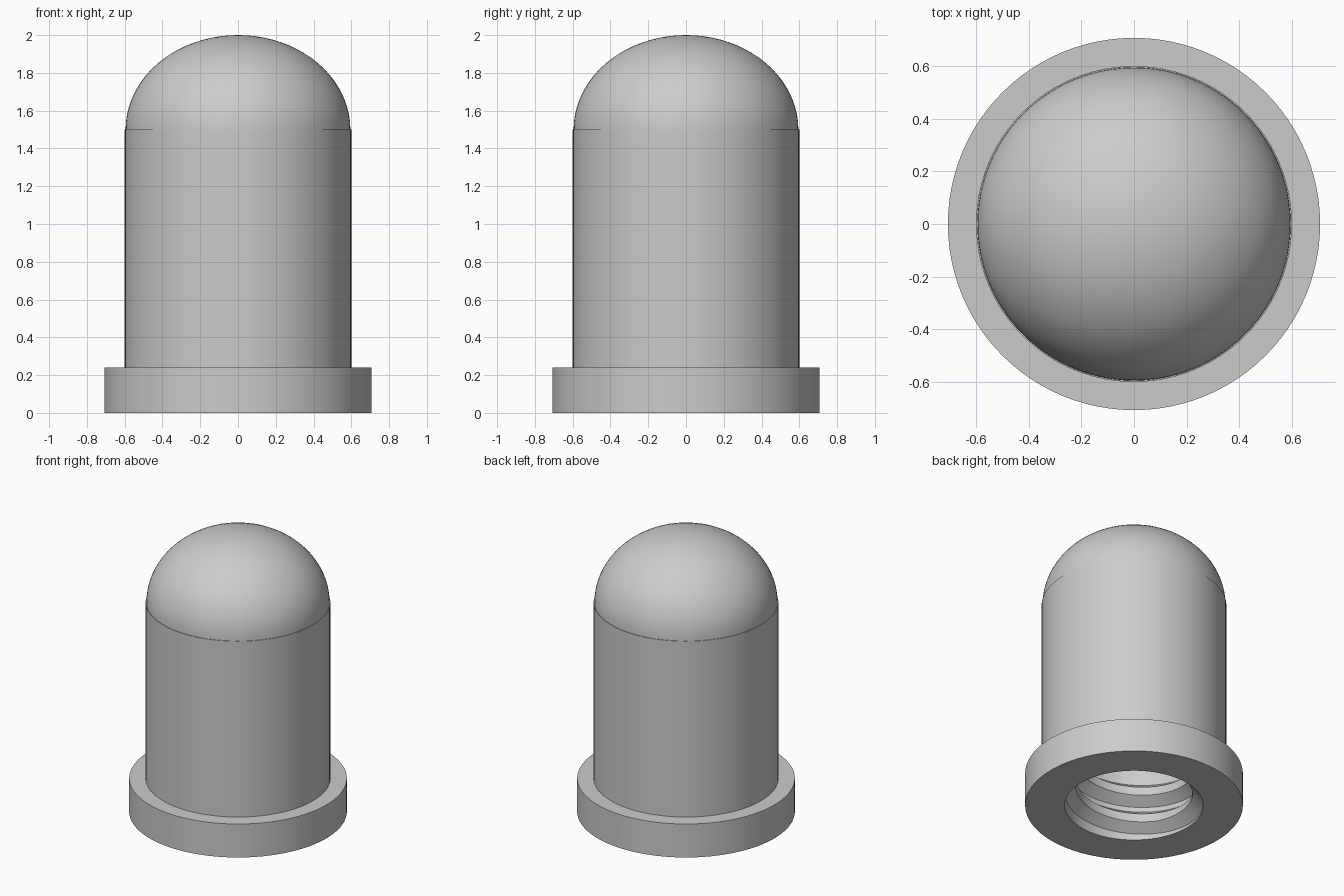
import bpy, bmesh, math

cube = bpy.data.objects.get("Cube")
if cube:
    bpy.data.objects.remove(cube, do_unlink=True)

SEGMENTS = 96
BORE = 0.45

grey = bpy.data.materials.new("plain grey")
grey.use_nodes = True
colour = (0.6, 0.6, 0.6, 1)
grey.diffuse_color = colour
grey.node_tree.nodes["Principled BSDF"].inputs["Base Color"].default_value = colour


def finish(name, bm, angle):
    """Turn a bmesh into a shaded object."""
    bmesh.ops.recalc_face_normals(bm, faces=bm.faces)
    mesh = bpy.data.meshes.new(name)
    bm.to_mesh(mesh)
    bm.free()
    mesh.materials.append(grey)
    obj = bpy.data.objects.new(name, mesh)
    bpy.context.collection.objects.link(obj)
    bpy.ops.object.select_all(action='DESELECT')
    obj.select_set(True)
    bpy.context.view_layer.objects.active = obj
    bpy.ops.object.shade_smooth_by_angle(angle=math.radians(angle))
    return obj


def lathe(name, profile):
    """Spin a radius and height profile around the z axis."""
    bm = bmesh.new()
    verts = [bm.verts.new((r, 0, z)) for r, z in profile]
    edges = [bm.edges.new(pair) for pair in zip(verts, verts[1:])]
    bmesh.ops.spin(bm, geom=verts + edges, cent=(0, 0, 0), axis=(0, 0, 1),
                   angle=math.tau, steps=SEGMENTS)
    bmesh.ops.remove_doubles(bm, verts=bm.verts, dist=0.0001)
    return finish(name, bm, 30)


# Hollow cap: blind bore, base flange, straight wall and low dome
dome = [(0.595 * math.cos(a), 1.5 + 0.5 * math.sin(a))
        for a in (math.pi / 2 * i / 20 for i in range(20))]
lathe("cap_shell", [(0, 1.4), (BORE, 1.4), (BORE, 0), (0.707, 0), (0.707, 0.24),
                    (0.6, 0.24), (0.6, 1.5)] + dome + [(0, 2)])


# Internal screw thread: a trapezoid section swept up a helix
def screw_thread(turns=2, pitch=0.2, start=0.0):
    section = [(BORE + 0.01, -0.09), (0.38, -0.03), (0.38, 0.03), (BORE + 0.01, 0.09)]
    bm = bmesh.new()
    rows = []
    for i in range(int(turns * SEGMENTS) + 1):
        a = math.tau * i / SEGMENTS
        centre = start + pitch * i / SEGMENTS
        rows.append([bm.verts.new((r * math.cos(a), r * math.sin(a),
                                   max(0.004 + (BORE + 0.01 - r), centre + dz)))
                     for r, dz in section])
    for low, high in zip(rows, rows[1:]):
        for k in range(len(section) - 1):
            bm.faces.new((low[k], low[k + 1], high[k + 1], high[k]))
    bm.faces.new(rows[0])
    bm.faces.new(rows[-1])
    bmesh.ops.dissolve_degenerate(bm, edges=bm.edges, dist=0.0001)
    return finish("inner_thread", bm, 25)


screw_thread()
